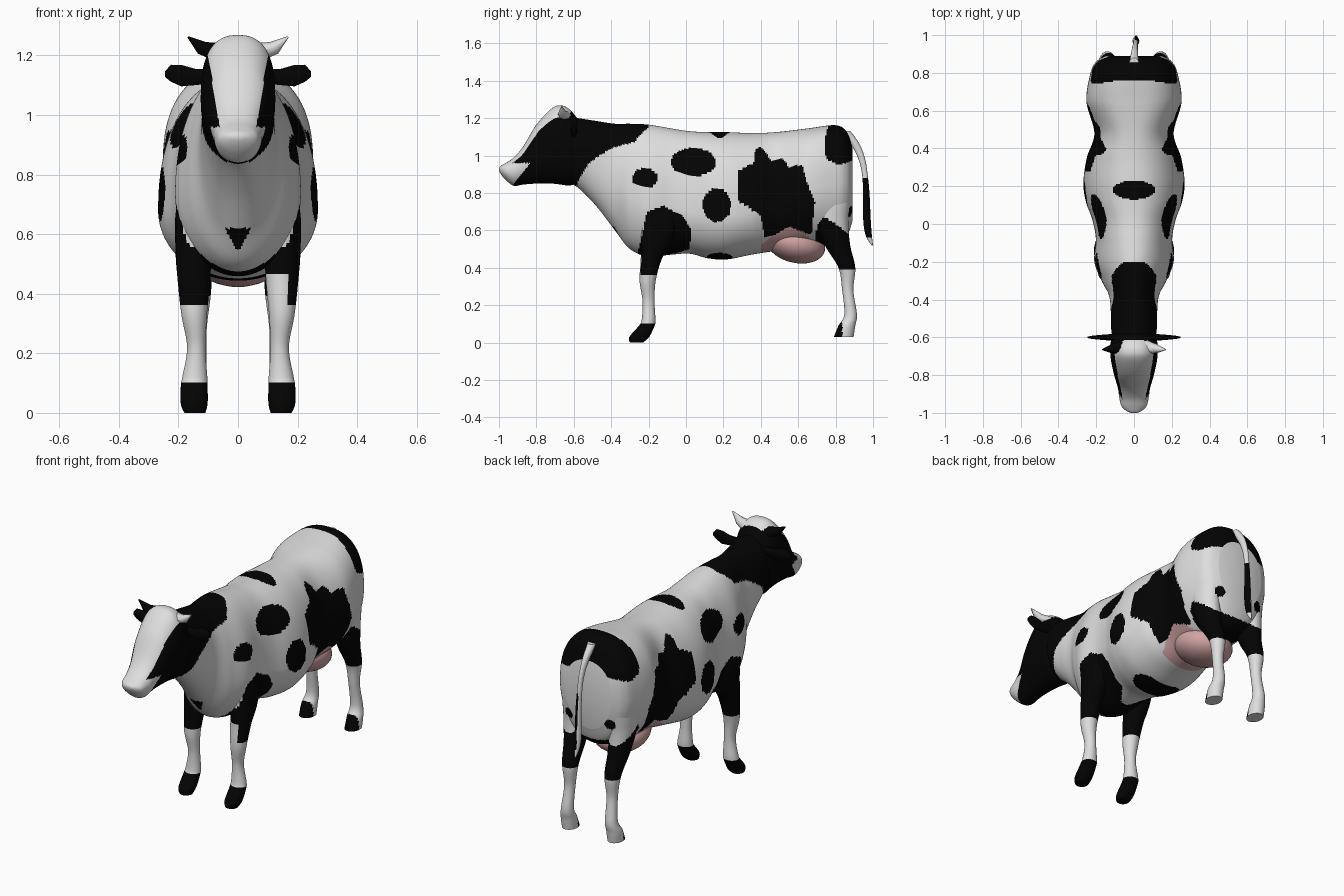
import bpy, bmesh, math
from mathutils import Vector


def material(name, rgb):
    m = bpy.data.materials.new(name)
    m.diffuse_color = (*rgb, 1)
    return m


WHITE, BLACK, PINK = 0, 1, 2
MATS = [material("white hide", (0.73, 0.73, 0.73)),
        material("black hide", (0.001, 0.001, 0.001)),
        material("udder pink", (0.64, 0.37, 0.37))]


def resample(rows, step):
    """Smooth a short table of sections with a Catmull-Rom spline."""
    out = []
    for i in range(len(rows) - 1):
        p0, p1, p2, p3 = (rows[min(max(i + k, 0), len(rows) - 1)] for k in (-1, 0, 1, 2))
        n = max(2, math.ceil(max(abs(p2[0] - p1[0]), abs(p2[1] - p1[1])) / step))
        for j in range(n):
            t = j / n
            out.append([0.5 * (2 * b + (c - a) * t + (2 * a - 5 * b + 4 * c - d) * t * t
                               + (3 * b - a - 3 * c + d) * t ** 3)
                        for a, b, c, d in zip(p0, p1, p2, p3)])
    out.append(list(rows[-1]))
    return out


def loft(name, rings, paint):
    """Skin closed rings, cap both ends and colour the faces by a rule."""
    bm = bmesh.new()
    vs = [[bm.verts.new(p) for p in ring] for ring in rings]
    n = len(vs[0])
    for a, b in zip(vs, vs[1:]):
        for k in range(n):
            bm.faces.new((a[k], a[(k + 1) % n], b[(k + 1) % n], b[k]))
    bm.faces.new(vs[0])
    bm.faces.new(vs[-1])
    bmesh.ops.recalc_face_normals(bm, faces=bm.faces[:])
    for f in bm.faces:
        f.material_index = paint(f.calc_center_median())
    me = bpy.data.meshes.new(name)
    bm.to_mesh(me)
    bm.free()
    ob = bpy.data.objects.new(name, me)
    bpy.context.collection.objects.link(ob)
    for m in MATS:
        me.materials.append(m)
    bpy.ops.object.select_all(action='DESELECT')
    ob.select_set(True)
    bpy.context.view_layer.objects.active = ob
    bpy.ops.object.shade_smooth_by_angle(angle=math.radians(45))
    return ob


def ring(c, u, v, n=32):
    c, u, v = Vector(c), Vector(u), Vector(v)
    return [c + u * math.cos(2 * math.pi * k / n) + v * math.sin(2 * math.pi * k / n)
            for k in range(n)]


def trunk(name, rows, paint, n):
    """Sections across y: (y, top, bottom, half width, height of widest point, squareness)."""
    rings = []
    for y, top, bot, w, zw, e in resample(rows, 0.008):
        pts = []
        for k in range(n):
            a = 2 * math.pi * k / n
            s, c = math.sin(a), math.cos(a)
            p = 2 / e if c > 0 else 1
            h = top - zw if c > 0 else zw - bot
            pts.append((w * math.copysign(abs(s) ** p, s), y,
                        zw + h * math.copysign(abs(c) ** p, c)))
        rings.append(pts)
    return loft(name, rings, paint)


def limb(name, rows, paint, side=1):
    """Sections across z: (z, y, x, y radius, x radius)."""
    return loft(name, [ring((x * side, y, z), (rx, 0, 0), (0, ry, 0))
                       for z, y, x, ry, rx in resample(rows, 0.008)], paint)


def inside(poly, y, z):
    hit = False
    for (y1, z1), (y2, z2) in zip(poly, poly[1:] + poly[:1]):
        if (z1 > z) != (z2 > z) and y < (y2 - y1) * (z - z1) / (z2 - z1) + y1:
            hit = not hit
    return hit


# hide pattern seen from the side (y, z)
NECK = [(-0.8, 1.3), (-0.2, 1.3), (-0.2, 1.15), (-0.25, 1.08), (-0.4, 1.04),
        (-0.52, 0.96), (-0.58, 0.86), (-0.6, 0.78), (-0.8, 0.78)]
FLANK = [(0.28, 0.92), (0.36, 0.96), (0.37, 1.03), (0.40, 1.05), (0.46, 0.97), (0.51, 0.99),
         (0.55, 0.94), (0.62, 0.95), (0.65, 0.85), (0.69, 0.75), (0.67, 0.58), (0.55, 0.6),
         (0.42, 0.56), (0.4, 0.68), (0.28, 0.76)]
RUMP = [(0.74, 1.07), (0.77, 1.2), (0.95, 1.2), (0.95, 0.99), (0.88, 0.97), (0.82, 0.95), (0.75, 0.98)]
SHOULDER = [(-0.28, 0.4), (-0.24, 0.55), (-0.21, 0.7), (-0.12, 0.73), (-0.02, 0.68),
            (0.03, 0.6), (0.02, 0.5), (-0.1, 0.465), (-0.1, 0.4)]
THIGH = [(0.69, 0.52), (0.70, 0.63), (0.74, 0.67), (0.82, 0.62), (0.92, 0.54), (0.95, 0.3), (0.75, 0.4)]
BAG = [(0.4, 0.52), (0.46, 0.57), (0.55, 0.62), (0.63, 0.59), (0.72, 0.5), (0.75, 0.4), (0.4, 0.4)]
SPOTS = [(-0.22, 0.88, 0.068, 0.052), (0.04, 0.965, 0.12, 0.075),
         (0.165, 0.735, 0.075, 0.09), (0.18, 0.455, 0.07, 0.025)]


def hide(p):
    x, y, z = p
    if inside(BAG, y, z):
        return PINK
    if inside(NECK, y, z):
        return BLACK if abs(x) < 0.16 * math.sqrt(max(0, -0.18 - y) / 0.17) else WHITE
    if any(inside(q, y, z) for q in (FLANK, RUMP, SHOULDER, THIGH)):
        return BLACK
    if any(((y - a) / ra) ** 2 + ((z - b) / rb) ** 2 < 1 for a, b, ra, rb in SPOTS):
        return BLACK
    if z > 1 and (x / 0.11) ** 2 + ((y - 0.18) / 0.05) ** 2 < 1:  # saddle spot
        return BLACK
    if y < -0.25 and z < 0.62 and abs(x) < (z - 0.54) * 0.55:  # chest spot
        return BLACK
    if y > 0.85 and math.hypot(abs(x) - 0.13, z - 0.7) < 0.03:  # spot under the tail
        return BLACK
    return WHITE


def face(p):
    x, y, z = p
    eye = math.hypot(y + 0.77, z - 1.075) < 0.03 and abs(x) > 0.06
    half = 0.2 if z < 0.96 else 0.065 + 0.16 * (z - 0.98)
    blaze = z > 1.25 + 1.25 * (y + 0.6) and abs(x) < half
    return WHITE if blaze and not eye else BLACK


def front_leg_hide(p):
    if p.x > 0 and 0.3 < p.z < 0.47 and p.y < -0.19 and p.x < 0.165:  # pale shin
        return WHITE
    if p.z < 0.5:
        return WHITE if 0.105 < p.z < 0.36 else BLACK
    return hide(p)


def hind_leg_hide(p):
    if p.z < 0.5:
        if p.z < 0.11:
            return BLACK if p.y < 0.835 else WHITE
        return WHITE if p.z < 0.39 else BLACK
    return hide(p)


# body with neck
trunk("body", [
    (-0.66, 1.21, 0.87, 0.09, 1.04, 2), (-0.58, 1.20, 0.83, 0.118, 1.02, 2),
    (-0.48, 1.185, 0.73, 0.122, 0.97, 2), (-0.38, 1.17, 0.60, 0.132, 0.88, 2),
    (-0.30, 1.17, 0.50, 0.172, 0.78, 2), (-0.20, 1.165, 0.46, 0.21, 0.74, 2),
    (-0.08, 1.145, 0.47, 0.202, 0.74, 2.2), (0.02, 1.13, 0.475, 0.22, 0.7, 2.2),
    (0.12, 1.125, 0.45, 0.255, 0.69, 2.2), (0.22, 1.125, 0.445, 0.268, 0.68, 2.2),
    (0.35, 1.12, 0.47, 0.25, 0.7, 2.2), (0.48, 1.125, 0.49, 0.21, 0.74, 2.3),
    (0.65, 1.145, 0.51, 0.252, 0.82, 2.5), (0.80, 1.162, 0.53, 0.23, 0.85, 2.5),
    (0.86, 1.125, 0.57, 0.2, 0.86, 2.4), (0.89, 1.04, 0.65, 0.15, 0.86, 2.2)], hide, 176)

# head
trunk("head", [
    (-0.56, 1.17, 0.86, 0.10, 1.03, 2), (-0.62, 1.245, 0.84, 0.122, 1.03, 2.4),
    (-0.67, 1.268, 0.845, 0.125, 1.06, 2.5), (-0.72, 1.25, 0.85, 0.122, 1.06, 2.4),
    (-0.80, 1.165, 0.85, 0.105, 1.02, 2.3), (-0.87, 1.05, 0.845, 0.085, 0.95, 2.2),
    (-0.92, 0.99, 0.838, 0.078, 0.92, 2.2), (-0.965, 0.96, 0.87, 0.066, 0.92, 2.2),
    (-0.99, 0.945, 0.9, 0.04, 0.925, 2), (-1.0, 0.935, 0.92, 0.015, 0.927, 2)], face, 112)

for side, tag in ((1, "right"), (-1, "left")):
    # legs
    limb("front_leg_" + tag, [
        (0.82, -0.15, 0.13, 0.07, 0.04), (0.68, -0.14, 0.15, 0.10, 0.058),
        (0.55, -0.155, 0.15, 0.085, 0.06), (0.45, -0.185, 0.148, 0.057, 0.055),
        (0.33, -0.205, 0.147, 0.043, 0.043), (0.22, -0.2, 0.14, 0.032, 0.031),
        (0.12, -0.2, 0.145, 0.037, 0.042), (0.09, -0.21, 0.147, 0.042, 0.045),
        (0.03, -0.25, 0.147, 0.053, 0.045), (0.0, -0.265, 0.145, 0.035, 0.035)],
        front_leg_hide, side)
    limb("hind_leg_" + tag, [
        (0.95, 0.77, 0.12, 0.08, 0.06), (0.80, 0.77, 0.14, 0.11, 0.075),
        (0.65, 0.78, 0.145, 0.088, 0.068), (0.52, 0.81, 0.14, 0.068, 0.056),
        (0.40, 0.86, 0.135, 0.045, 0.044), (0.28, 0.865, 0.135, 0.03, 0.03),
        (0.15, 0.88, 0.14, 0.034, 0.034), (0.09, 0.86, 0.145, 0.045, 0.042),
        (0.03, 0.843, 0.145, 0.053, 0.042)], hind_leg_hide, side)
    # ear: a flattened leaf
    loft("ear_" + tag, [ring((x * side, -0.6, z), (0, t, 0), (0, 0, h), 10) for x, z, t, h in (
        (0.09, 1.13, 0.02, 0.025), (0.14, 1.127, 0.016, 0.028), (0.19, 1.132, 0.012, 0.038),
        (0.225, 1.14, 0.008, 0.03), (0.245, 1.137, 0.004, 0.01))], lambda p: BLACK)
    # horn
    loft("horn_" + tag, [ring((x * side, y, z), (0, r, 0), (0.6 * r * side, 0, -0.8 * r), 8)
                         for x, y, z, r in ((0.07, -0.65, 1.215, 0.035), (0.12, -0.66, 1.225, 0.024),
                                            (0.168, -0.665, 1.262, 0.003))],
         lambda p: WHITE if p.x > 0 else BLACK)

# udder, hanging lowest towards the back
limb("udder", [(0.53 + 0.108 * math.cos(a), 0.55 + 0.035 * (1 - math.cos(a)), 0,
                0.155 * math.sin(a), 0.155 * math.sin(a))
               for a in [math.pi * (0.04 + 0.92 * k / 8) for k in range(9)]], lambda p: PINK)

# tail, black on its right side
limb("tail", [(1.13, 0.85, 0, 0.03, 0.025), (1.06, 0.905, 0.003, 0.024, 0.018),
              (0.98, 0.94, 0.006, 0.018, 0.014), (0.9, 0.956, 0.008, 0.015, 0.013),
              (0.8, 0.964, 0.01, 0.017, 0.015), (0.65, 0.968, 0.01, 0.02, 0.018),
              (0.57, 0.978, 0.01, 0.016, 0.014), (0.52, 0.996, 0.01, 0.004, 0.004)],
     lambda p: BLACK if 0.56 < p.z < 0.88 and p.x > 0.005 else WHITE)
